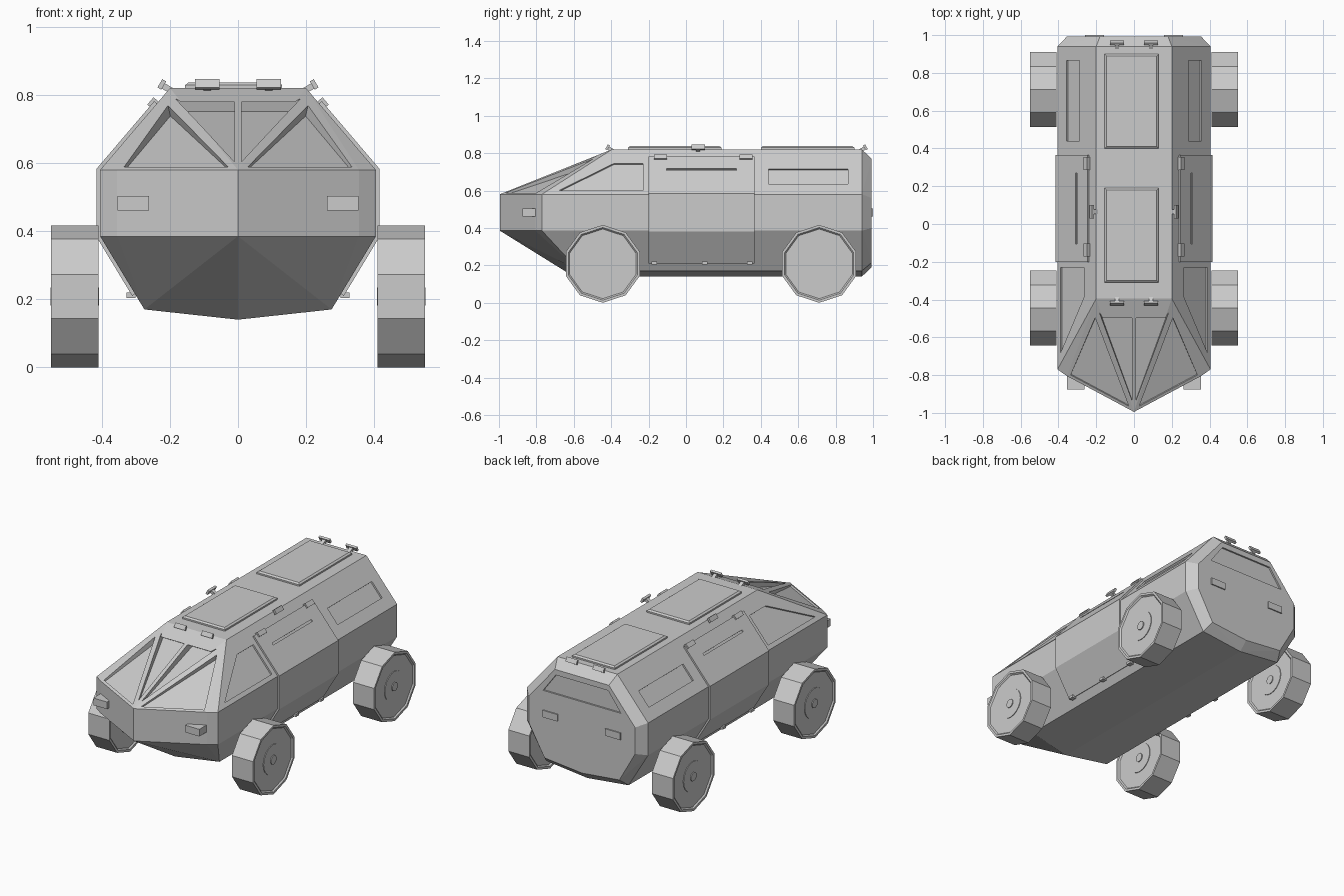
import bpy, bmesh, math
from mathutils import Vector as V, Matrix as M

if "Cube" in bpy.data.objects:
    bpy.data.objects.remove(bpy.data.objects["Cube"])


def finish(name, bm):
    bmesh.ops.recalc_face_normals(bm, faces=bm.faces[:])
    me = bpy.data.meshes.new(name)
    bm.to_mesh(me)
    bm.free()
    ob = bpy.data.objects.new(name, me)
    bpy.context.collection.objects.link(ob)
    return ob


def hull(name, pts):
    bm = bmesh.new()
    for p in pts:
        bm.verts.new(p)
    r = bmesh.ops.convex_hull(bm, input=bm.verts[:])
    junk = [g for g in r["geom_interior"] if isinstance(g, bmesh.types.BMVert)]
    bmesh.ops.delete(bm, geom=junk, context='VERTS')
    bmesh.ops.dissolve_limit(bm, angle_limit=0.01, verts=bm.verts[:], edges=bm.edges[:])
    return finish(name, bm)


def box(name, loc, size, rot=M()):
    s = V(size) / 2
    return hull(name, [V(loc) + rot @ V((a * s.x, b * s.y, c * s.z))
                       for a in (-1, 1) for b in (-1, 1) for c in (-1, 1)])


def prism(name, pts, lo, hi):
    """Solid around a flat outline, reaching lo..hi along its outward normal."""
    pts = [V(p) for p in pts]
    n = (pts[1] - pts[0]).cross(pts[2] - pts[0]).normalized()
    if n.dot(pts[0] - V((0, 0, .5))) < 0:
        n = -n
    return hull(name, [p + n * d for p in pts for d in (lo, hi)])


def carve(ob, cutters):
    for c in cutters:
        m = ob.modifiers.new("cut", 'BOOLEAN')
        m.object, m.operation, m.solver = c, 'DIFFERENCE', 'EXACT'
    dg = bpy.context.evaluated_depsgraph_get()
    me = bpy.data.meshes.new_from_object(ob.evaluated_get(dg))
    ob.modifiers.clear()
    ob.data = me
    for c in cutters:
        bpy.data.objects.remove(c)


def inset_tri(a, b, c, margin):
    """Triangle shrunk evenly on all sides."""
    a, b, c = V(a), V(b), V(c)
    la, lb, lc = (b - c).length, (a - c).length, (a - b).length
    per = la + lb + lc
    mid = (a * la + b * lb + c * lc) / per
    f = 1 - margin * per / (b - a).cross(c - a).length
    return [mid + (p - mid) * f for p in (a, b, c)]


def slope(s, y, z):
    """Point on the upper sloping side of the hull."""
    return V((s * (.405 - (z - .58) * .205 / .24), y, z))


# Body: faceted hull with pointed nose and bevelled tail
half = [(0, -.995, .58), (0, -.995, .385), (.355, -.805, .58), (.355, -.805, .385),
        (.405, -.77, .58), (.405, -.77, .385), (.2, -.445, .765), (.2, -.395, .82),
        (.27, -.625, .218), (0, -.66, .197), (.275, -.57, .17), (0, -.6, .14),
        (0, .94, .14), (.275, .94, .17), (.405, .94, .385), (.405, .94, .58), (.2, .94, .82),
        (0, .993, .19), (.25, .993, .215), (.355, .993, .4), (.355, .993, .56), (.18, .993, .768)]
body = hull("body", [(s * x, y, z) for x, y, z in half for s in (1, -1) if x or s > 0])

# Window recesses: windscreen panes, cab side windows, rear side windows, tail window
tip, top_mid = (0, -.995, .58), (0, -.445, .765)
cuts = []
for s in (1, -1):
    corner, pillar = (s * .355, -.805, .58), (s * .2, -.445, .765)
    cuts.append(prism("cut", inset_tri(tip, pillar, top_mid, .011), -.01, .03))
    cuts.append(prism("cut", inset_tri(tip, corner, pillar, .016), -.01, .03))
    cab = [(-.68, .6), (-.385, .745), (-.23, .745), (-.23, .6)]
    cuts.append(prism("cut", [slope(s, *p) for p in cab], -.01, .03))
    rear = [(.44, .635), (.44, .715), (.865, .715), (.865, .635)]
    cuts.append(prism("cut", [slope(s, *p) for p in rear], -.01, .03))
cuts.append(prism("cut", [(-.26, .993, .62), (.26, .993, .62), (.175, .993, .735),
                          (-.175, .993, .735)], -.01, .03))
carve(body, cuts)

for s, side in ((1, "right"), (-1, "left")):
    # Side door: thin shell following the hull
    outline = [(.311, .21), (.415, .382), (.415, .584), (.246, .782),
               (.234, .772), (.4, .578), (.4, .387), (.3, .217)]
    bm = bmesh.new()
    f = bm.faces.new([bm.verts.new((s * x, -.2, z)) for x, z in outline])
    r = bmesh.ops.extrude_face_region(bm, geom=[f], use_keep_orig=True)
    bmesh.ops.translate(bm, vec=(0, .565, 0),
                        verts=[g for g in r["geom"] if isinstance(g, bmesh.types.BMVert)])
    door = finish(side + "_door", bm)
    slot = [(-.105, .701), (-.105, .71), (.27, .71), (.27, .701)]
    carve(door, [prism("cut", [slope(s, *p) for p in slot], .003, .04)])

    # Door hinges above and below
    tilt = M.Rotation(s * math.atan2(.24, .205), 3, 'Y')
    for y in (-.137, .32):
        box(side + "_upper_hinge", slope(s, y, .77) + V((s * .007, 0, .006)), (.028, .07, .02), tilt)
    for y in (-.17, .1, .34):
        box(side + "_lower_hinge", (s * .314, y, .212), (.026, .03, .016))

    # Headlight and tail light
    box(side + "_headlight", (s * .308, -.82, .482), (.092, .11, .043))
    box(side + "_tail_light", (s * .21, .992, .482), (.1, .016, .042))

    # Wheels: ten-sided, with recessed face, disc and hub on both sides
    for y, end in ((-.445, "front"), (.712, "rear")):
        bm = bmesh.new()
        prof = [(.062, 0), (.062, .186), (.07, .194), (.07, .208),
                (-.07, .208), (-.07, .194), (-.062, .186), (-.062, 0)]
        n = 10
        rings = []
        for px, pr in prof[1:-1]:
            rings.append([bm.verts.new((s * .48 + px, y + pr * math.sin(math.tau * i / n),
                                        .208 + pr * math.cos(math.tau * i / n))) for i in range(n)])
        for a, b in zip(rings, rings[1:]):
            for i in range(n):
                bm.faces.new((a[i], a[(i + 1) % n], b[(i + 1) % n], b[i]))
        bm.faces.new(rings[0])
        bm.faces.new(rings[-1])
        finish(f"{side}_{end}_wheel", bm)
        for part, rad, wide, seg in (("disc", .09, .132, 20), ("hub", .027, .142, 10)):
            ring = [(s * .48 + d * wide / 2, y + rad * math.sin(math.tau * i / seg),
                     .208 + rad * math.cos(math.tau * i / seg)) for i in range(seg) for d in (-1, 1)]
            hull(f"{side}_{end}_wheel_{part}", ring)

# Roof hatches with chamfered tops
for y, nm in ((-.06, "front_hatch"), (.65, "rear_hatch")):
    hull(nm, [(-.0125 + a * (.1425 - d), y + b * (.25 - d), z)
              for a in (-1, 1) for b in (-1, 1)
              for d, z in ((0, .815), (0, .829), (.01, .837))])

# Roof lamps: stem and tilted head, aimed outwards
for x, y, turn in ((.09, -.405, 0), (-.09, -.405, 0), (.09, .945, 180), (-.09, .945, 180),
                   (.21, .065, 90), (-.21, .065, -90)):
    rz = M.Rotation(math.radians(turn), 3, 'Z')
    head = rz @ M.Rotation(math.radians(-30), 3, 'X')
    at = V((x, y, .82))
    box("lamp_stem", at + rz @ V((0, 0, .001)), (.022, .035, .018), head)
    box("lamp_head", at + rz @ V((0, -.014, .011)), (.072, .013, .028), head)
